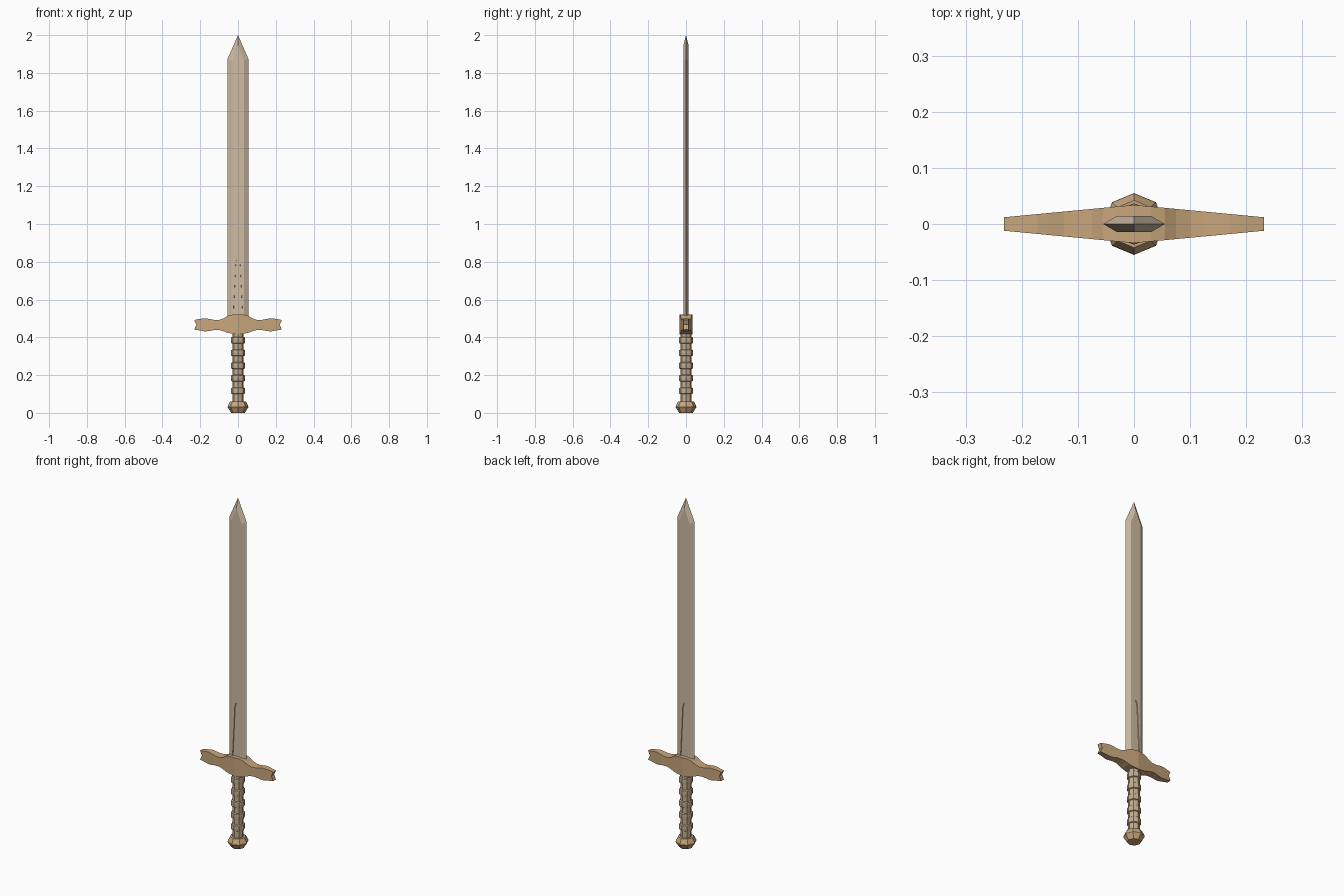
import bpy, bmesh
from math import cos, sin, pi

if "Cube" in bpy.data.objects:
    bpy.data.objects.remove(bpy.data.objects["Cube"])


def finish(name, bm, color):
    bmesh.ops.recalc_face_normals(bm, faces=bm.faces)
    me = bpy.data.meshes.new(name)
    bm.to_mesh(me)
    bm.free()
    ob = bpy.data.objects.new(name, me)
    bpy.context.collection.objects.link(ob)
    if color:
        mat = bpy.data.materials.new(name + "_mat")
        mat.diffuse_color = color
        mat.use_nodes = True
        mat.node_tree.nodes["Principled BSDF"].inputs["Base Color"].default_value = mat.diffuse_color
        me.materials.append(mat)
    return ob


def lathe(name, rings, color, n=8):
    # stacked n-sided rings given as (radius, z), capped at both ends
    bm = bmesh.new()
    loops = [[bm.verts.new((r * cos(2 * pi * i / n), r * sin(2 * pi * i / n), z))
              for i in range(n)] for r, z in rings]
    for a, b in zip(loops, loops[1:]):
        for i in range(n):
            j = (i + 1) % n
            bm.faces.new((a[i], a[j], b[j], b[i]))
    bm.faces.new(loops[0])
    bm.faces.new(loops[-1])
    return finish(name, bm, color)


STEEL = (0.62, 0.5, 0.36, 1)
BRASS = (0.58, 0.38, 0.2, 1)
LEATHER = (0.55, 0.42, 0.28, 1)

# pommel
lathe("pommel", [(0.036, 0), (0.055, 0.03), (0.054, 0.037), (0.042, 0.06)], BRASS)

# grip with raised wrap rings
rings = [(0.030, 0.055)]
for k in range(5):
    z = 0.118 + 0.067 * k
    rings += [(0.030, z - 0.019), (0.036, z - 0.016), (0.037, z),
              (0.036, z + 0.013), (0.030, z + 0.017)]
rings.append((0.030, 0.43))
lathe("grip", rings, LEATHER)

# guard: half outline mirrored, thickness tapering towards the ends
top = [(0, 0.521), (0.03, 0.52), (0.055, 0.514), (0.075, 0.501), (0.1, 0.492),
       (0.125, 0.492), (0.15, 0.497), (0.172, 0.501), (0.2, 0.498), (0.232, 0.492)]
bottom = [(0, 0.415), (0.03, 0.419), (0.055, 0.424), (0.075, 0.432), (0.1, 0.439),
          (0.125, 0.439), (0.15, 0.434), (0.172, 0.431), (0.2, 0.436), (0.232, 0.441)]
end = [(0.226, 0.478), (0.22, 0.467), (0.226, 0.455)]
right = top + end + bottom[::-1]
outline = right + [(-x, z) for x, z in right[::-1] if x > 0]
bm = bmesh.new()
sides = []
for s in (-1, 1):
    sides.append([bm.verts.new((x, s * (0.034 - 0.022 * abs(x) / 0.232), z))
                  for x, z in outline])
n = len(outline)
for side in sides:
    # split each face along the centre so both halves are planar
    half = len(right)
    bm.faces.new(side[:half])
    bm.faces.new([side[half - 1]] + side[half:] + [side[0]])
for i in range(n):
    j = (i + 1) % n
    bm.faces.new((sides[0][i], sides[0][j], sides[1][j], sides[1][i]))
finish("guard", bm, BRASS)

# blade: bevelled edges, mitred tip
T, Z0 = 0.014, 0.48
bm = bmesh.new()
edge = [bm.verts.new(p) for p in
        [(-0.055, 0, Z0), (-0.055, 0, 1.875), (0, 0, 2), (0.055, 0, 1.875), (0.055, 0, Z0)]]
caps = []
for s in (-1, 1):
    flat = [bm.verts.new((x, s * T, z)) for x, z in
            [(-0.031, Z0), (-0.031, 1.865), (0, 1.945), (0.031, 1.865), (0.031, Z0)]]
    bm.faces.new(flat)
    for i in range(4):
        bm.faces.new((edge[i], edge[i + 1], flat[i + 1], flat[i]))
    caps.append(flat)
bm.faces.new((edge[0], caps[0][0], caps[0][4], edge[4], caps[1][4], caps[1][0]))
blade = finish("blade", bm, STEEL)

# shallow tapered groove on both blade faces
groove = [(-0.031, 0.47), (-0.013, 0.795), (-0.007, 0.82), (0, 0.828),
          (0.007, 0.82), (0.013, 0.795), (0.031, 0.47)]
bm = bmesh.new()
for s in (-1, 1):
    a = [bm.verts.new((x, s * 0.03, z)) for x, z in groove]
    b = [bm.verts.new((x * 0.85, s * 0.010, z)) for x, z in groove]
    bm.faces.new(a)
    bm.faces.new(b)
    for i in range(len(a)):
        j = (i + 1) % len(a)
        bm.faces.new((a[i], a[j], b[j], b[i]))
cutter = finish("groove_cutter", bm, None)
cutter.hide_render = True
cutter.hide_set(True)
mod = blade.modifiers.new("groove", 'BOOLEAN')
mod.operation = 'DIFFERENCE'
mod.solver = 'EXACT'
mod.object = cutter
